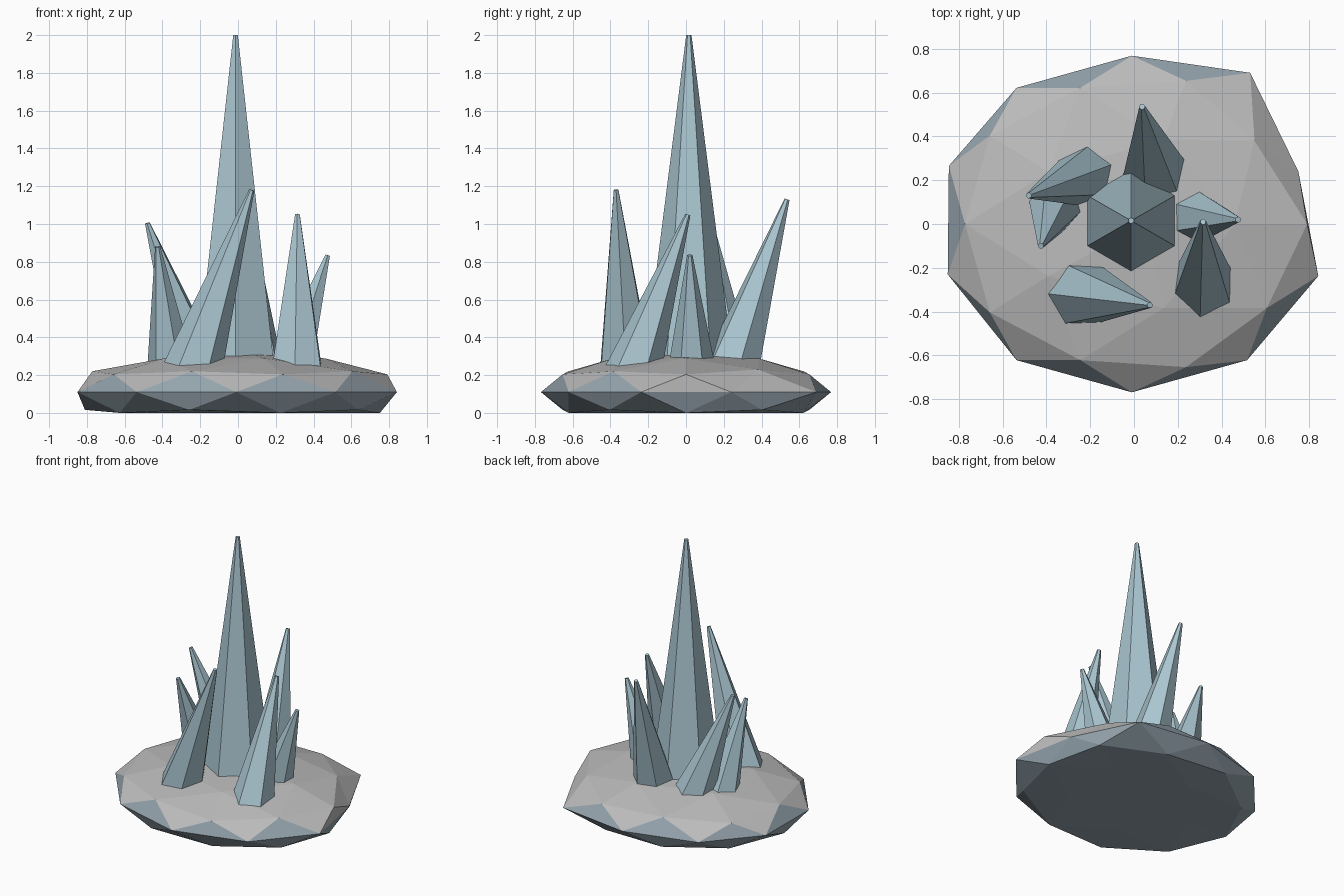
import bpy, bmesh, math
from mathutils import Vector, Matrix

if "Cube" in bpy.data.objects:
    bpy.data.objects.remove(bpy.data.objects["Cube"])


def material(name, rgb):
    m = bpy.data.materials.new(name)
    m.diffuse_color = (*rgb, 1)
    m.use_nodes = True
    m.node_tree.nodes["Principled BSDF"].inputs["Base Color"].default_value = m.diffuse_color
    return m


def finish(name, bm, mats):
    me = bpy.data.meshes.new(name)
    bm.to_mesh(me)
    bm.free()
    for m in mats:
        me.materials.append(m)
    ob = bpy.data.objects.new(name, me)
    bpy.context.collection.objects.link(ob)
    return ob


crystal_mat = material("crystal", (0.40, 0.56, 0.63))
rock_mat = material("rock", (0.50, 0.50, 0.50))
rock_dark = material("rock_underside", (0.30, 0.37, 0.42))

# Rock base: flattened faceted boulder, cut flat on the ground
EQUATOR = 0.11
bm = bmesh.new()
bmesh.ops.create_icosphere(bm, subdivisions=2, radius=1)
for v in bm.verts:
    v.co = Vector((v.co.x * 0.895 - 0.01, v.co.y * 0.768, v.co.z * 0.21 + EQUATOR))
    v.co.z = max(v.co.z, 0.0 if v.co.z < 0.01 else v.co.z)

# Chips on the rim and shoulder: nearest vertex is moved to a new place
chips = [((0.52, 0.62, 0.11), (0.53, 0.69, 0.11)),
         ((0.84, 0.24, 0.11), (0.75, 0.24, 0.11)),
         ((0.60, 0.38, 0.22), (0.55, 0.38, 0.23)),
         ((-0.86, 0.24, 0.11), (-0.845, 0.265, 0.11)),
         ((-0.86, -0.24, 0.11), (-0.85, -0.23, 0.11)),
         ((0.0, 0.0, 0.32), (0.05, 0.0, 0.32))]
for near, to in chips:
    v = min(bm.verts, key=lambda w: (w.co - Vector(near)).length)
    v.co = to
bm.normal_update()
for f in bm.faces:
    rim = sum(abs(v.co.z - EQUATOR) < 0.005 for v in f.verts)
    c = f.calc_center_median()
    chipped = c.x > 0.5 and c.y > 0
    f.material_index = 1 if c.z < EQUATOR or (rim == 2 and not chipped) else 0
finish("rock_base", bm, [rock_mat, rock_dark])


# Crystals: leaning six-sided spikes with tiny blunt tips, rooted in the rock
def crystal(name, root, tip, radius, turn):
    root, tip = Vector(root), Vector(tip)
    tip_r = 0.014
    bury = 0.08
    axis = tip - root
    length = axis.length
    base_r = radius + (radius - tip_r) * bury / length
    root = root - axis.normalized() * bury
    axis = tip - root
    tilt = Vector((0, 0, 1)).rotation_difference(axis).to_matrix().to_4x4()
    spin = Matrix.Rotation(math.radians(turn), 4, 'Z')
    bm = bmesh.new()
    rings = []
    for z, r in ((0, base_r), (axis.length, tip_r)):
        rings.append([bm.verts.new((r * math.cos(k * math.pi / 3),
                                    r * math.sin(k * math.pi / 3), z)) for k in range(6)])
    lo, hi = rings
    for k in range(6):
        n = (k + 1) % 6
        bm.faces.new((lo[k], lo[n], hi[n], hi[k]))
    bm.faces.new(lo[::-1])
    bm.faces.new(hi)
    bm.transform(Matrix.Translation(root) @ tilt @ spin)
    finish(name, bm, [crystal_mat])


crystal("main_crystal", (-0.013, 0.015, 0.28), (-0.013, 0.015, 2.0), 0.232, 30)
crystal("back_crystal", (0.09, 0.255, 0.28), (0.037, 0.535, 1.13), 0.145, 15)
crystal("back_left_crystal", (-0.235, 0.215, 0.28), (-0.48, 0.13, 1.005), 0.132, 23)
crystal("left_crystal", (-0.36, 0.08, 0.28), (-0.425, -0.10, 0.88), 0.12, -10)
crystal("front_left_crystal", (-0.225, -0.32, 0.27), (0.073, -0.37, 1.18), 0.15, 0)
crystal("front_right_crystal", (0.315, -0.26, 0.27), (0.315, 0.01, 1.05), 0.14, 25)
crystal("right_crystal", (0.295, 0.03, 0.28), (0.475, 0.02, 0.835), 0.118, 30)
